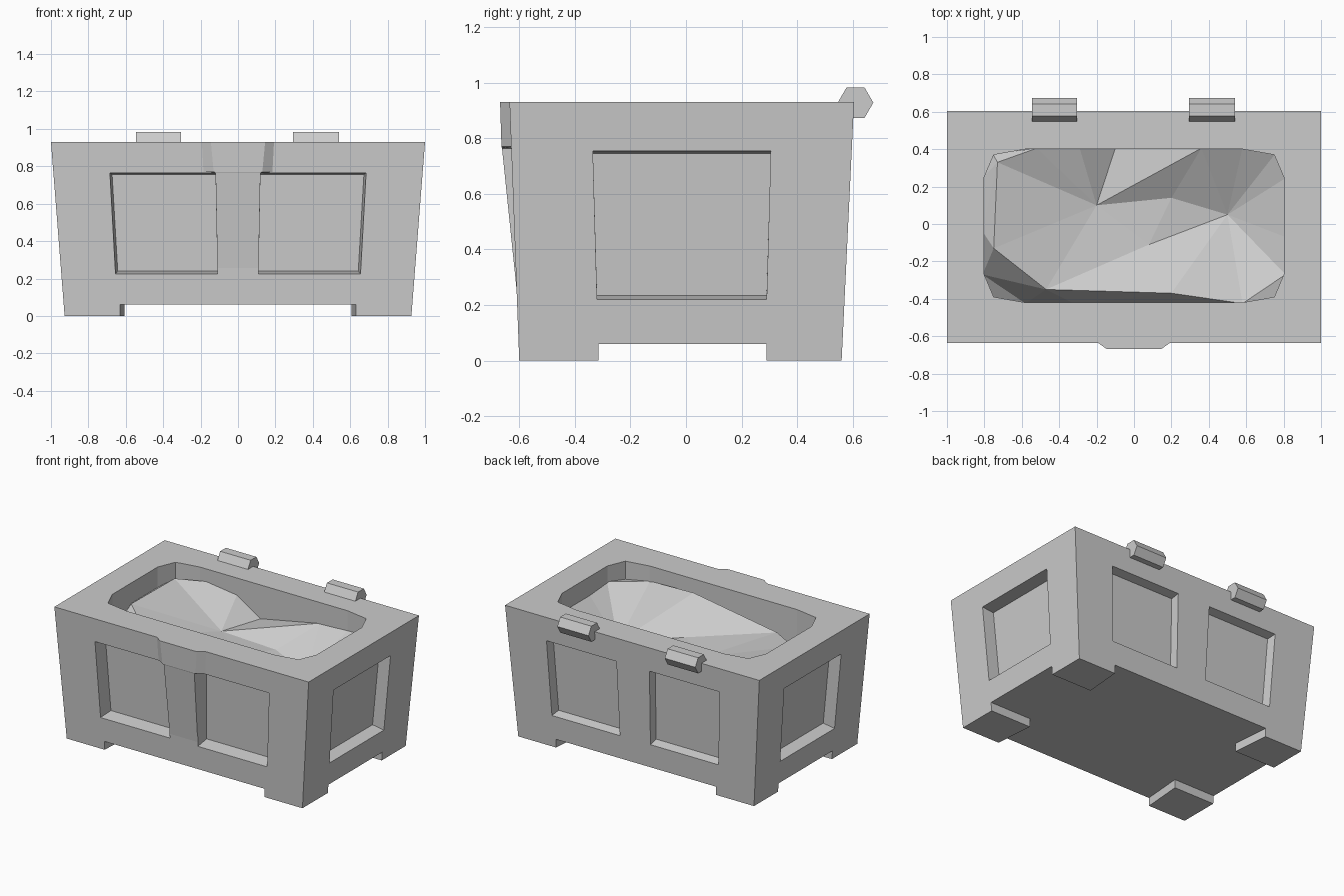
import bpy
import bmesh
import math
from mathutils import Vector
from mathutils.geometry import delaunay_2d_cdt

cube = bpy.data.objects.get("Cube")
if cube:
    bpy.data.objects.remove(cube, do_unlink=True)

TOP = 0.93
BASE = 0.06

grey = bpy.data.materials.new("plain_grey")
grey.use_nodes = True
COLOUR = (0.6, 0.6, 0.6, 1.0)
grey.diffuse_color = COLOUR
grey.node_tree.nodes["Principled BSDF"].inputs["Base Color"].default_value = COLOUR


def make_object(name, bm):
    mesh = bpy.data.meshes.new(name)
    bm.to_mesh(mesh)
    bm.free()
    mesh.materials.append(grey)
    obj = bpy.data.objects.new(name, mesh)
    bpy.context.collection.objects.link(obj)
    return obj


def loft(name, rings):
    """Closed solid through rings that share a point count."""
    bm = bmesh.new()
    loops = [[bm.verts.new(p) for p in ring] for ring in rings]
    for a, b in zip(loops, loops[1:]):
        for i in range(len(a)):
            j = (i + 1) % len(a)
            bm.faces.new((a[i], a[j], b[j], b[i]))
    bm.faces.new(loops[0][::-1])
    bm.faces.new(loops[-1])
    bmesh.ops.recalc_face_normals(bm, faces=bm.faces)
    return make_object(name, bm)


# Sloping outer walls of the chest
def wall_x(z):
    return 0.927 + 0.0785 * z


def wall_front(z):
    return -0.60 - 0.0376 * z


def wall_back(z):
    return 0.56 + 0.048 * z


def outline(z):
    x, f, b = wall_x(z), wall_front(z), wall_back(z)
    return [(-x, f, z), (x, f, z), (x, b, z), (-x, b, z)]


body = loft("chest_body", [outline(BASE), outline(TOP)])
cutters = []


# Recessed panels: corners move inward as the cut gets deeper
def panel(place, low, high, z_low, z_high, depth, inset):
    rings = []
    for t in (-0.5, 1.0):
        za, zb = z_low + 0.015 * t, z_high - 0.01 * t
        b = inset * t
        corners = [(low[0], za), (low[1] - b, za), (high[1] - b, zb), (high[0], zb)]
        rings.append([place(u, z, depth * t) for u, z in corners])
    cutters.append(loft("panel_cutter", rings))


for side in (-1, 1):
    panel(lambda u, z, d: (side * u, wall_front(z) + d, z),
          (0.11, 0.655), (0.12, 0.685), 0.225, 0.765, 0.10, 0.012)
    panel(lambda u, z, d: (side * u, wall_back(z) - d, z),
          (0.12, 0.655), (0.13, 0.68), 0.225, 0.76, 0.065, 0.008)
    panel(lambda u, z, d: (side * (wall_x(z) - d), u, z),
          (-0.32, 0.29), (-0.335, 0.305), 0.22, 0.755, 0.09, 0.0)

# Opening in the top with clipped corners
quarter = [(0.803, 0.255), (0.75, 0.38), (0.58, 0.41)]
hole = []
for sx, sy in ((1, 1), (-1, 1), (-1, -1), (1, -1)):
    pts = [(sx * x, sy * y - 0.01) for x, y in quarter]
    hole += pts if sx * sy > 0 else pts[::-1]
cutters.append(loft("opening_cutter",
                    [[(x, y, z) for x, y in hole] for z in (0.45, 1.1)]))

for cutter in cutters:
    cutter.hide_render = True
    mod = body.modifiers.new("cut", "BOOLEAN")
    mod.operation = "DIFFERENCE"
    mod.solver = "EXACT"
    mod.object = cutter
evaluated = body.evaluated_get(bpy.context.evaluated_depsgraph_get())
carved = bpy.data.meshes.new_from_object(evaluated)
body.modifiers.clear()
body.data = carved
for cutter in cutters:
    bpy.data.objects.remove(cutter, do_unlink=True)

# Corner feet, slightly narrower at the outer face
for sx, side in ((-1, "right"), (1, "left")):
    for wall, inner, end in ((wall_front, -0.315, "front"), (wall_back, 0.29, "back")):
        rings = [[(sx * 0.607, inner, z), (sx * wall_x(z), inner, z),
                  (sx * wall_x(z), wall(z), z), (sx * 0.63, wall(z), z)]
                 for z in (0, BASE)]
        loft(f"{end}_{side}_foot", rings)

# Front clasp strip, widening into a chamfered block at the rim
strip = [(0.25, 0.11, 0.11, -0.609, -0.57), (0.764, 0.12, 0.12, -0.662, -0.58),
         (0.77, 0.19, 0.13, -0.664, -0.625), (TOP, 0.20, 0.145, -0.669, -0.63)]
loft("clasp_strip", [[(-b, back, z), (-f, front, z), (f, front, z), (b, back, z)]
                     for z, b, f, front, back in strip])

# Hexagonal hinge barrels on the back rim
for name, x0, x1 in (("right_hinge", -0.545, -0.305), ("left_hinge", 0.295, 0.54)):
    hexagon = [(math.cos(i * math.pi / 3) * 0.064, math.sin(i * math.pi / 3) * 0.064)
               for i in range(6)]
    loft(name, [[(x, 0.61 + y, 0.928 + z) for y, z in hexagon] for x in (x0, x1)])

# Uneven faceted heap inside the chest: ridge and valley points, then the rim
heap = [(-0.2, 0.1, 0.69), (0.2, 0.14, 0.65), (0.5, 0.05, 0.59), (0.08, -0.11, 0.675),
        (-0.75, -0.13, 0.825), (-0.47, -0.35, 0.765), (0.2, -0.37, 0.86),
        (-0.73, 0.33, 0.835),
        (-0.81, -0.04, 0.78), (-0.81, 0.245, 0.78), (-0.755, 0.375, 0.78),
        (-0.52, 0.405, 0.84), (-0.29, 0.405, 0.81), (-0.1, 0.405, 0.69),
        (0.36, 0.405, 0.78), (0.58, 0.405, 0.79), (0.755, 0.375, 0.81),
        (0.81, 0.245, 0.8), (0.81, -0.07, 0.8), (0.81, -0.27, 0.815),
        (0.755, -0.395, 0.80), (0.58, -0.425, 0.82), (-0.32, -0.425, 0.68),
        (-0.58, -0.425, 0.57), (-0.755, -0.395, 0.57), (-0.81, -0.27, 0.65)]
creases = [(0, 1), (1, 2), (0, 3), (3, 2), (2, 18), (2, 16), (1, 14), (0, 14),
           (0, 13), (0, 7), (0, 4), (0, 5), (5, 6), (3, 6), (4, 5), (5, 25),
           (4, 7), (6, 21), (7, 11)]
tri = delaunay_2d_cdt([Vector(p[:2]) for p in heap], creases, [], 0, 1e-5)
bm = bmesh.new()
verts = [bm.verts.new((co.x, co.y, heap[src[0]][2])) for co, src in zip(tri[0], tri[3])]
for face in tri[2]:
    bm.faces.new([verts[i] for i in face])
bmesh.ops.recalc_face_normals(bm, faces=bm.faces)
if sum(f.normal.z for f in bm.faces) < 0:
    bmesh.ops.reverse_faces(bm, faces=bm.faces)
make_object("heap_inside", bm)
